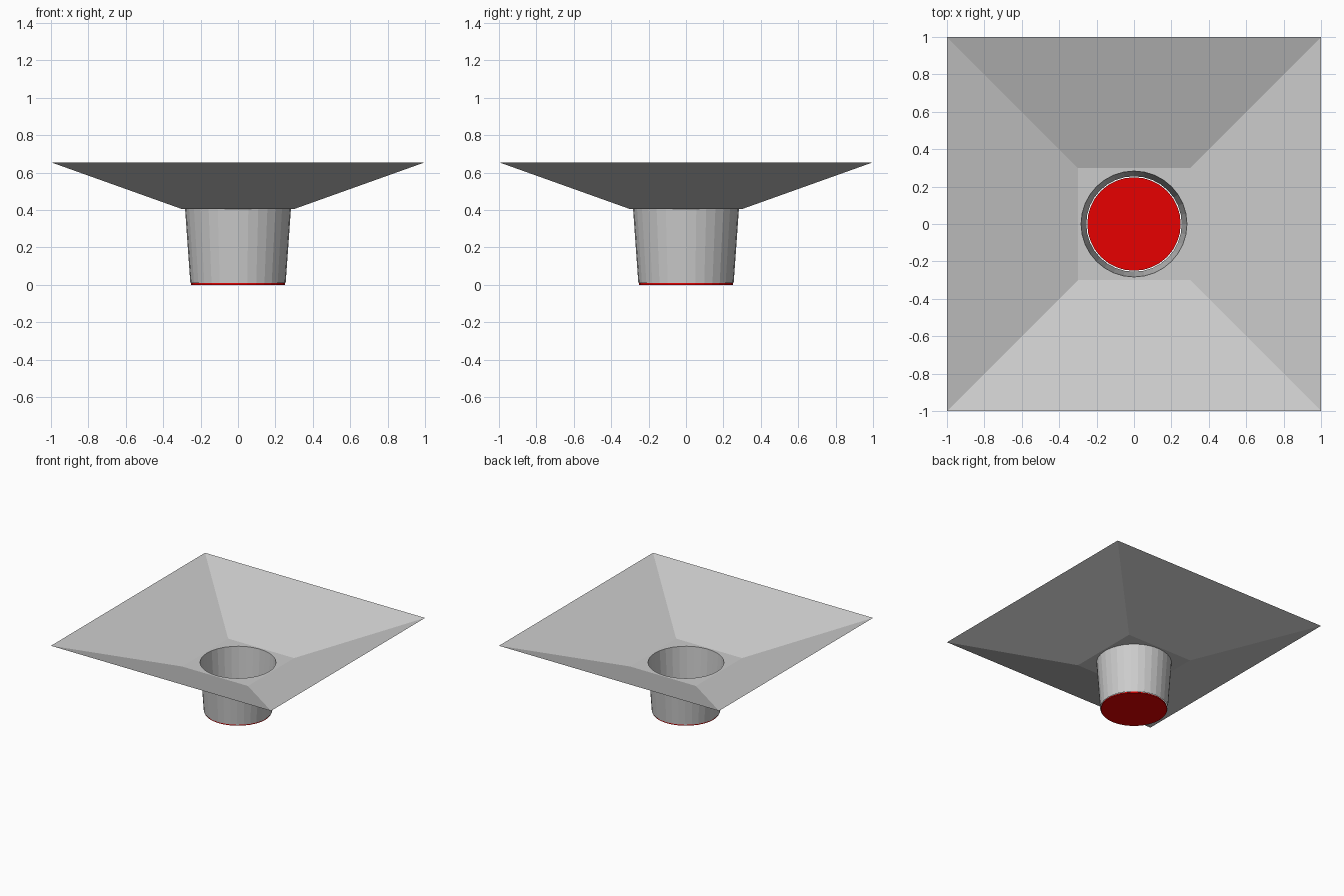
import bpy, bmesh, math

if "Cube" in bpy.data.objects:
    bpy.data.objects.remove(bpy.data.objects["Cube"])

SIDES = 32


def make_object(name, bm):
    mesh = bpy.data.meshes.new(name)
    bm.to_mesh(mesh)
    bm.free()
    obj = bpy.data.objects.new(name, mesh)
    bpy.context.collection.objects.link(obj)
    return obj


def ring(bm, radius, z, sides=SIDES, offset=0.0):
    """Closed loop of vertices around the z axis."""
    return [bm.verts.new((radius * math.cos(offset + 2 * math.pi * i / sides),
                          radius * math.sin(offset + 2 * math.pi * i / sides), z))
            for i in range(sides)]


def loop_edges(bm, verts):
    return [bm.edges.get((a, b)) or bm.edges.new((a, b))
            for a, b in zip(verts, verts[1:] + verts[:1])]


def skin(bm, lower, upper):
    n = len(lower)
    for i in range(n):
        j = (i + 1) % n
        bm.faces.new((lower[i], lower[j], upper[j], upper[i]))


# Square sloping funnel with a flat floor pierced by a round hole
bm = bmesh.new()
floor_square = ring(bm, 0.3 * math.sqrt(2), 0.405, 4, math.pi / 4)
rim_square = ring(bm, math.sqrt(2), 0.655, 4, math.pi / 4)
hole = ring(bm, 0.283, 0.405)
skin(bm, rim_square, floor_square)
edges = loop_edges(bm, floor_square) + loop_edges(bm, hole)
bmesh.ops.triangle_fill(bm, use_beauty=True, edges=edges, normal=(0, 0, 1))
for face in bm.faces:
    face.normal_update()
    if face.normal.z < 0:
        face.normal_flip()
make_object("funnel", bm)

# Tapered open tube below the funnel
bm = bmesh.new()
skin(bm, ring(bm, 0.255, 0.01), ring(bm, 0.283, 0.405))
make_object("tube", bm)

# Red disc closing the bottom of the tube
bm = bmesh.new()
bmesh.ops.create_cone(bm, cap_ends=True, segments=SIDES, radius1=0.25,
                      radius2=0.25, depth=0.01)
bmesh.ops.translate(bm, verts=bm.verts, vec=(0, 0, 0.005))
disc = make_object("bottom_disc", bm)
red = bpy.data.materials.new("red")
red.diffuse_color = (0.8, 0.0, 0.0, 1)
red.use_nodes = True
red.node_tree.nodes["Principled BSDF"].inputs["Base Color"].default_value = red.diffuse_color
disc.data.materials.append(red)
